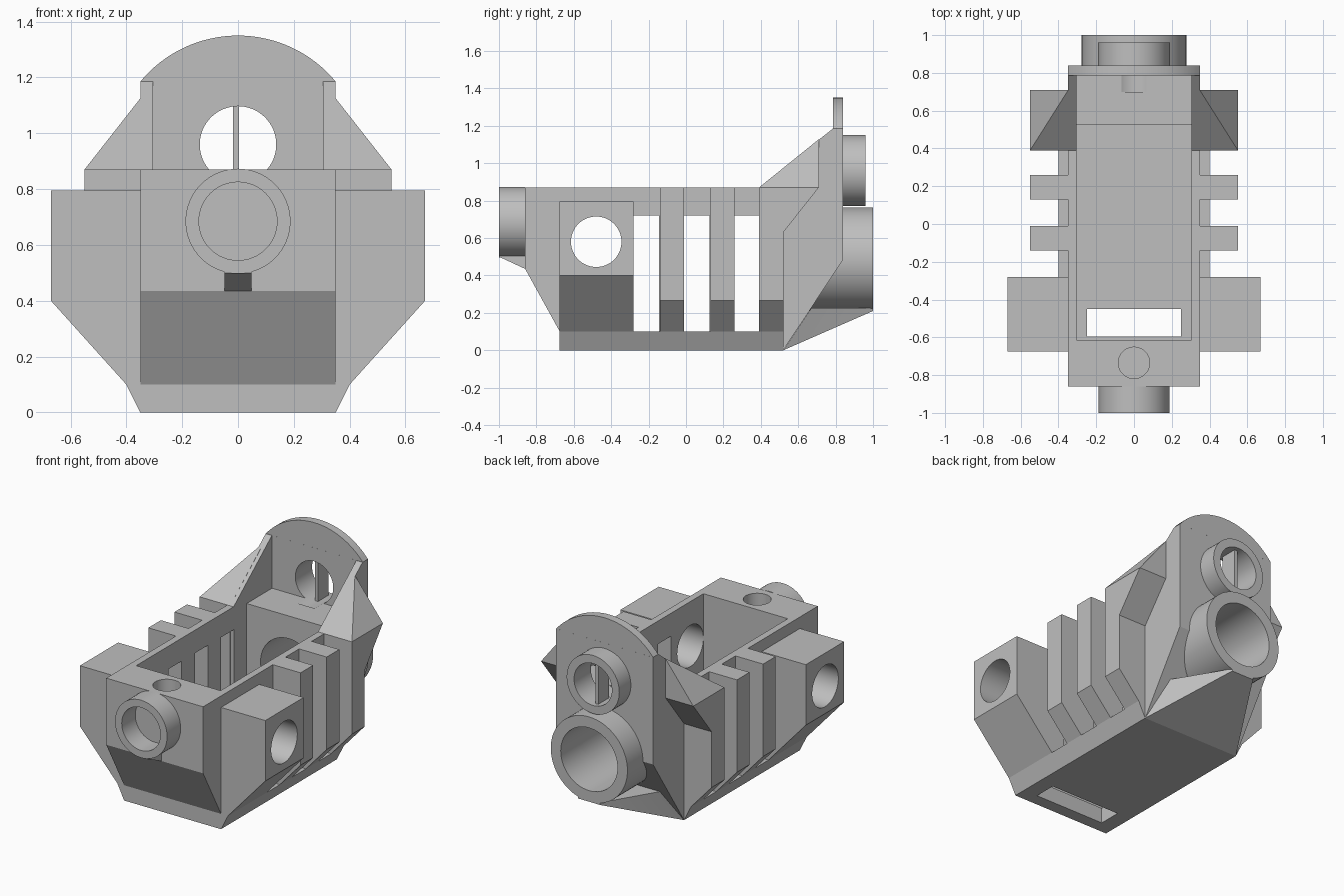
import bpy, bmesh, math
from mathutils import Vector

cube = bpy.data.objects.get("Cube")
if cube:
    bpy.data.objects.remove(cube, do_unlink=True)

grey = bpy.data.materials.new("plain grey")
grey.use_nodes = True
grey.diffuse_color = (0.52, 0.52, 0.52, 1)
grey.node_tree.nodes["Principled BSDF"].inputs["Base Color"].default_value = (0.52, 0.52, 0.52, 1)


def make(name, bm):
    bmesh.ops.recalc_face_normals(bm, faces=bm.faces)
    mesh = bpy.data.meshes.new(name)
    bm.to_mesh(mesh)
    bm.free()
    mesh.materials.append(grey)
    ob = bpy.data.objects.new(name, mesh)
    bpy.context.collection.objects.link(ob)
    return ob


def prism(name, profile, axis, lo, hi, clips=()):
    """Extrude a profile along x (y, z points) or y (x, z points), then trim by planes."""
    bm = bmesh.new()
    place = (lambda p, d: (d, p[0], p[1])) if axis == "x" else (lambda p, d: (p[0], d, p[1]))
    face = bm.faces.new([bm.verts.new(place(p, lo)) for p in profile])
    ext = bmesh.ops.extrude_face_region(bm, geom=[face])
    step = Vector(place((0, 0), hi - lo))
    bmesh.ops.translate(bm, vec=step, verts=[v for v in ext["geom"] if isinstance(v, bmesh.types.BMVert)])
    bmesh.ops.recalc_face_normals(bm, faces=bm.faces)
    for co, no in clips:
        cut = bmesh.ops.bisect_plane(bm, geom=bm.verts[:] + bm.edges[:] + bm.faces[:],
                                     plane_co=co, plane_no=no, clear_outer=True)
        edges = [e for e in cut["geom_cut"] if isinstance(e, bmesh.types.BMEdge)]
        bmesh.ops.holes_fill(bm, edges=edges)
    return make(name, bm)


def box(name, x, y, z, clips=()):
    return prism(name, [(y[0], z[0]), (y[1], z[0]), (y[1], z[1]), (y[0], z[1])], "x", *x, clips)


def circle(r, a, b, n=64):
    return [(a + r * math.cos(math.tau * i / n), b + r * math.sin(math.tau * i / n)) for i in range(n)]


def finish(ob, cutters=(), mirror=False):
    """Bake the mirror and the cuts into the mesh."""
    if mirror:
        ob.modifiers.new("mirror", "MIRROR")
    for c in cutters:
        m = ob.modifiers.new("cut", "BOOLEAN")
        m.operation, m.solver, m.object = "DIFFERENCE", "EXACT", c
    bpy.context.view_layer.update()
    baked = bpy.data.meshes.new_from_object(ob.evaluated_get(bpy.context.evaluated_depsgraph_get()))
    ob.modifiers.clear()
    ob.data = baked
    return ob


def tube(name, z, outer, inner, lo, hi):
    ob = prism(name, circle(outer, 0, z), "y", lo, hi)
    bore = prism("bore", circle(inner, 0, z), "y", lo - 0.1, hi + 0.1)
    finish(ob, [bore])
    bpy.data.objects.remove(bore)
    return ob


# Cutters
side_hole = prism("side_hole", circle(0.135, -0.48, 0.58), "x", -1, 1)
top_hole = prism("top_hole", circle(0.083, 0, 0), "y", -0.12, 0.12)
top_hole.rotation_euler.x = math.pi / 2
top_hole.location = (0, -0.735, 0.84)
cutters = [
    box("cavity", (-0.305, 0.305), (-0.615, 0.525), (0.1, 2)),
    box("upper_cavity", (-0.305, 0.305), (0.4, 0.787), (0.84, 2)),
    box("floor_slot", (-0.25, 0.25), (-0.595, -0.45), (-1, 0.5)),
    prism("sight_hole", circle(0.137, 0, 0.96), "y", 0.7, 1.1),
    prism("rear_bore", circle(0.205, 0, 0.487), "y", 0.4, 1.1),
    top_hole, side_hole,
]
for y in (-0.28, -0.01, 0.26):
    cutters.append(box("window", (-0.5, 0.5), (y, y + 0.135), (0.1, 0.72)))
for c in cutters:
    c.hide_render = True

# Main hull
hull = prism("hull", [(-0.675, 0), (0.52, 0), (0.84, 0.485), (0.84, 1.185), (0.785, 1.185),
                      (0.39, 0.87), (-0.86, 0.87), (-0.86, 0.435), (-0.675, 0.1)], "x", -0.35, 0.35)
finish(hull, cutters)

# Rounded top of the rear plate
half = math.asin(0.35 / 0.454)
arc = [(0.454 * math.sin(half * t / 16), 0.896 + 0.454 * math.cos(half * t / 16)) for t in range(-16, 17)]
prism("rear_plate_top", arc, "y", 0.787, 0.84)

# Flanks: everything outside the hull follows the same sloped underside
under = [((0.4, 0, 0.1), (0.3, 0, -0.27)), ((0.35, 0, 0), (0.1, 0, -0.05))]
finish(box("base_skirt", (0.33, 0.45), (-0.675, 0.52), (0, 0.1), under[1:]), mirror=True)
finish(box("side_block", (0.33, 0.67), (-0.675, -0.28), (0.1, 0.795), under[:1]), [side_hole], True)
for name, y in (("front_rib", -0.14), ("rear_rib", 0.13)):
    finish(box(name, (0.33, 0.55), (y, y + 0.13), (0.1, 0.87), under[:1]), mirror=True)
gusset = [(0.39, 0.1), (0.52, 0.1), (0.52, 0.63), (0.71, 0.87), (0.71, 1.128), (0.39, 0.87)]
finish(prism("rear_gusset", gusset, "x", 0.33, 0.55,
             under[:1] + [((0.55, 0, 0.87), (0.255, 0, 0.2))]), mirror=True)

# Tubes
tube("front_tube", 0.685, 0.188, 0.14, -1, -0.86)
tube("sight_tube", 0.96, 0.19, 0.137, 0.84, 0.96)
tube("rear_tube", 0.487, 0.277, 0.205, 0.6, 1)
box("sight_bar", (-0.018, 0.004), (0.82, 0.93), (0.81, 1.11))

# Supports under the tubes
prism("front_tube_support", [(-1, 0.5), (-0.85, 0.435), (-0.85, 0.53), (-1, 0.51)], "y", 0, 1).data.clear_geometry()
bpy.data.objects.remove(bpy.data.objects["front_tube_support"])
prism("front_support", [(-1, 0.5), (-0.86, 0.435), (-0.86, 0.53), (-1, 0.515)], "x", -0.048, 0.048)
bm = bmesh.new()
for s in (-1, 1):
    for x, y, z in ((0.35, 0.52, 0), (0.08, 1, 0.21), (0.08, 1, 0.225), (0.28, 0.67, 0.225)):
        bm.verts.new((s * x, y, z))
bmesh.ops.convex_hull(bm, input=bm.verts)
make("rear_support", bm)

# Remove cutters and shade
for c in cutters:
    bpy.data.objects.remove(c)
bpy.ops.object.select_all(action="DESELECT")
for ob in bpy.context.collection.objects:
    if ob.type == "MESH":
        ob.select_set(True)
        bpy.context.view_layer.objects.active = ob
bpy.ops.object.shade_smooth_by_angle(angle=math.radians(25))
